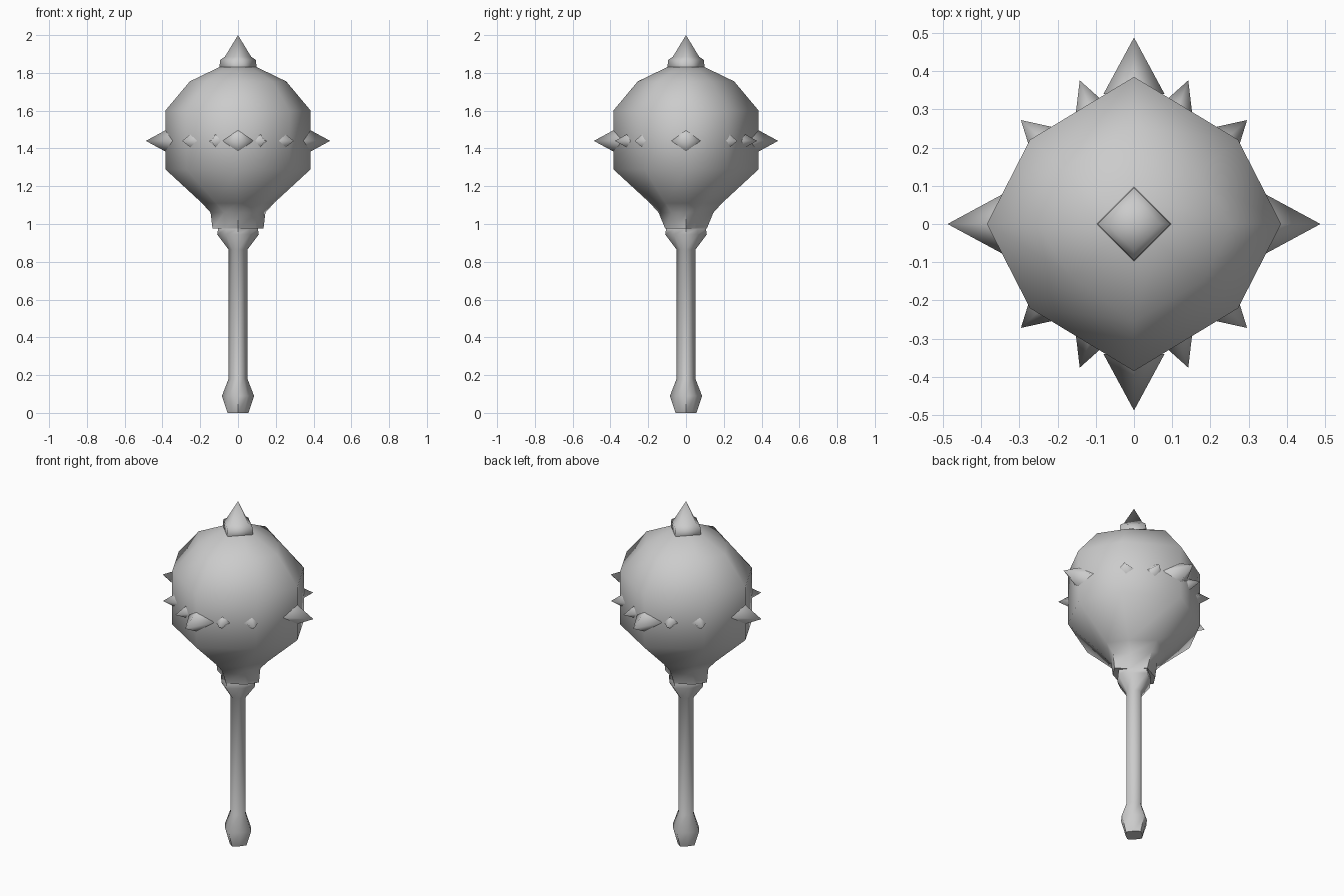
import bpy, bmesh, math
from mathutils import Vector

cube = bpy.data.objects.get("Cube")
if cube:
    bpy.data.objects.remove(cube, do_unlink=True)

metal = bpy.data.materials.new("grey_metal")
metal.use_nodes = True
grey = (0.6, 0.6, 0.6, 1)
metal.diffuse_color = grey
metal.node_tree.nodes["Principled BSDF"].inputs["Base Color"].default_value = grey


def finish(name, bm, angle):
    bmesh.ops.recalc_face_normals(bm, faces=bm.faces)
    mesh = bpy.data.meshes.new(name)
    bm.to_mesh(mesh)
    bm.free()
    mesh.materials.append(metal)
    obj = bpy.data.objects.new(name, mesh)
    bpy.context.collection.objects.link(obj)
    bpy.ops.object.select_all(action="DESELECT")
    obj.select_set(True)
    bpy.context.view_layer.objects.active = obj
    bpy.ops.object.shade_smooth_by_angle(angle=math.radians(angle))
    return obj


def loft(name, rings, corner=45, angle=70):
    """Eight-sided stack of rings: (z, x radius, y radius, two diagonal factors)."""
    bm = bmesh.new()
    c, s = math.cos(math.radians(corner)), math.sin(math.radians(corner))
    loops = []
    for z, rx, ry, fa, fb in rings:
        plan = [(1, 0), (c * fa, s * fa), (0, 1), (-c * fb, s * fb),
                (-1, 0), (-c * fa, -s * fa), (0, -1), (c * fb, -s * fb)]
        loops.append([bm.verts.new((x * rx, y * ry, z)) for x, y in plan])
    for low, high in zip(loops, loops[1:]):
        for i in range(8):
            j = (i + 1) % 8
            bm.faces.new((low[i], low[j], high[j], high[i]))
    bm.faces.new(loops[0])
    bm.faces.new(loops[-1])
    return finish(name, bm, angle)


def spike(name, tip, length, radius):
    """Four-sided spike pointing out from the upright axis."""
    bm = bmesh.new()
    out = Vector((tip[0], tip[1], 0)).normalized()
    side = Vector((-out.y, out.x, 0)) * radius
    up = Vector((0, 0, radius))
    top = Vector(tip)
    base = top - out * length
    apex = bm.verts.new(top)
    ring = [bm.verts.new(base + d) for d in (side, up, -side, -up)]
    for i in range(4):
        bm.faces.new((apex, ring[i], ring[(i + 1) % 4]))
    bm.faces.new(ring)
    return finish(name, bm, 85)


# Handle with pommel and collar
f = 0.81
loft("handle", [(z, r, r, f, f) for z, r in (
    (0, 0.055), (0.09, 0.085), (0.18, 0.05), (0.865, 0.05),
    (0.945, 0.11), (0.975, 0.105))])

# Faceted round head tapering into a lopsided neck
loft("head", [
    (0.975, 0.135, 0.11, 0.65, 0.9),
    (1.06, 0.145, 0.145, 0.65, 0.85),
    (1.11, 0.19, 0.19, 0.78, 0.9),
    (1.29, 0.385, 0.385, 0.91, 0.91),
    (1.6, 0.385, 0.385, 0.91, 0.91),
    (1.755, 0.255, 0.255, 0.84, 0.92),
    (1.83, 0.1, 0.1, 0.85, 0.85)], corner=39)

# Top spike on a diamond foot
bm = bmesh.new()
apex = bm.verts.new((0, 0, 2))
previous = None
for z, r in ((1.885, 0.07), (1.868, 0.095), (1.8, 0.1)):
    ring = [bm.verts.new((r * x, r * y, z)) for x, y in ((1, 0), (0, 1), (-1, 0), (0, -1))]
    for i in range(4):
        j = (i + 1) % 4
        if previous:
            bm.faces.new((previous[i], previous[j], ring[j], ring[i]))
        else:
            bm.faces.new((apex, ring[i], ring[j]))
    previous = ring
bm.faces.new(previous)
finish("top_spike", bm, 95)

# Belt of spikes: four large on the axes, eight small between
belt = 1.44
for label, x, y in (("left", 1, 0), ("right", -1, 0), ("back", 0, 1), ("front", 0, -1)):
    spike("large_spike_" + label, (x * 0.488, y * 0.488, belt), 0.148, 0.08)
for sx, side in ((1, "left"), (-1, "right")):
    for sy, end in ((1, "back"), (-1, "front")):
        spike(f"inner_spike_{end}_{side}", (sx * 0.142, sy * 0.376, belt), 0.1, 0.052)
        spike(f"outer_spike_{end}_{side}", (sx * 0.296, sy * 0.272, belt), 0.1, 0.058)
